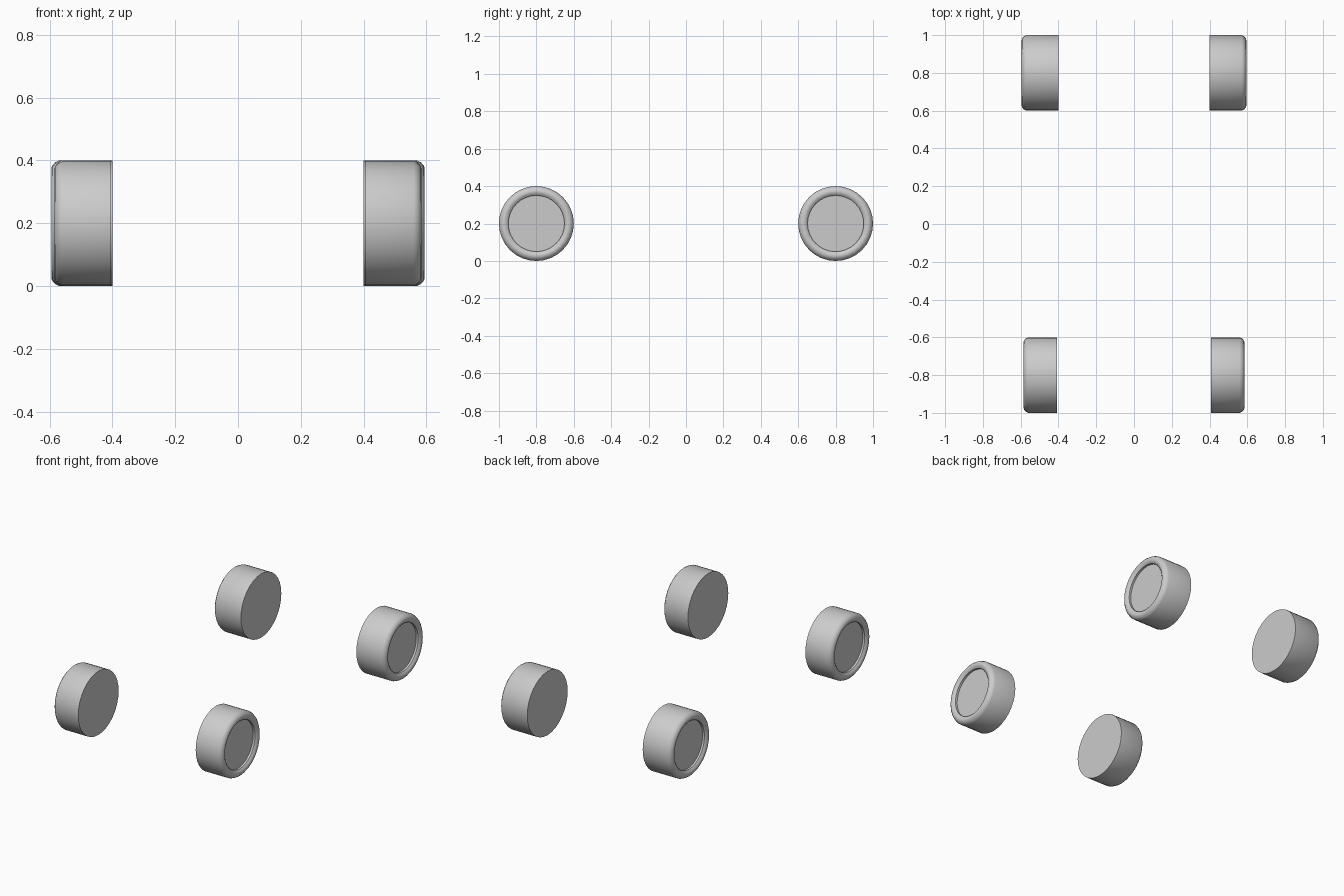
import bpy, bmesh, math

if "Cube" in bpy.data.objects:
    bpy.data.objects.remove(bpy.data.objects["Cube"])

SIDES = 32


def wheel(name, side, y, inner, outer):
    """Lathe a wheel around the x axis: flat inner cap, rounded rim, recessed hub."""
    profile = [
        (inner, 0.2), (outer - 0.025, 0.2), (outer - 0.012, 0.194),
        (outer - 0.002, 0.182), (outer, 0.17), (outer - 0.004, 0.16),
        (outer - 0.012, 0.15), (outer - 0.025, 0.15),
    ]
    bm = bmesh.new()
    rings = []
    for x, r in profile:
        rings.append([bm.verts.new((side * x,
                                    r * math.cos(2 * math.pi * i / SIDES),
                                    r * math.sin(2 * math.pi * i / SIDES)))
                      for i in range(SIDES)])
    for a, b in zip(rings, rings[1:]):
        for i in range(SIDES):
            j = (i + 1) % SIDES
            bm.faces.new((a[i], a[j], b[j], b[i]))
    # inner cap and hub disc
    bm.faces.new(rings[0])
    bm.faces.new(rings[-1])
    bmesh.ops.recalc_face_normals(bm, faces=bm.faces)
    mesh = bpy.data.meshes.new(name)
    bm.to_mesh(mesh)
    bm.free()
    obj = bpy.data.objects.new(name, mesh)
    obj.location = (0, y, 0.2)
    bpy.context.collection.objects.link(obj)
    bpy.ops.object.select_all(action='DESELECT')
    obj.select_set(True)
    bpy.context.view_layer.objects.active = obj
    bpy.ops.object.shade_smooth_by_angle(angle=math.radians(40))


# front pair is slightly narrower than the rear pair
for label, side in (("left", -1), ("right", 1)):
    wheel("front_wheel_" + label, side, -0.8, 0.407, 0.585)
    wheel("rear_wheel_" + label, side, 0.8, 0.40, 0.595)
